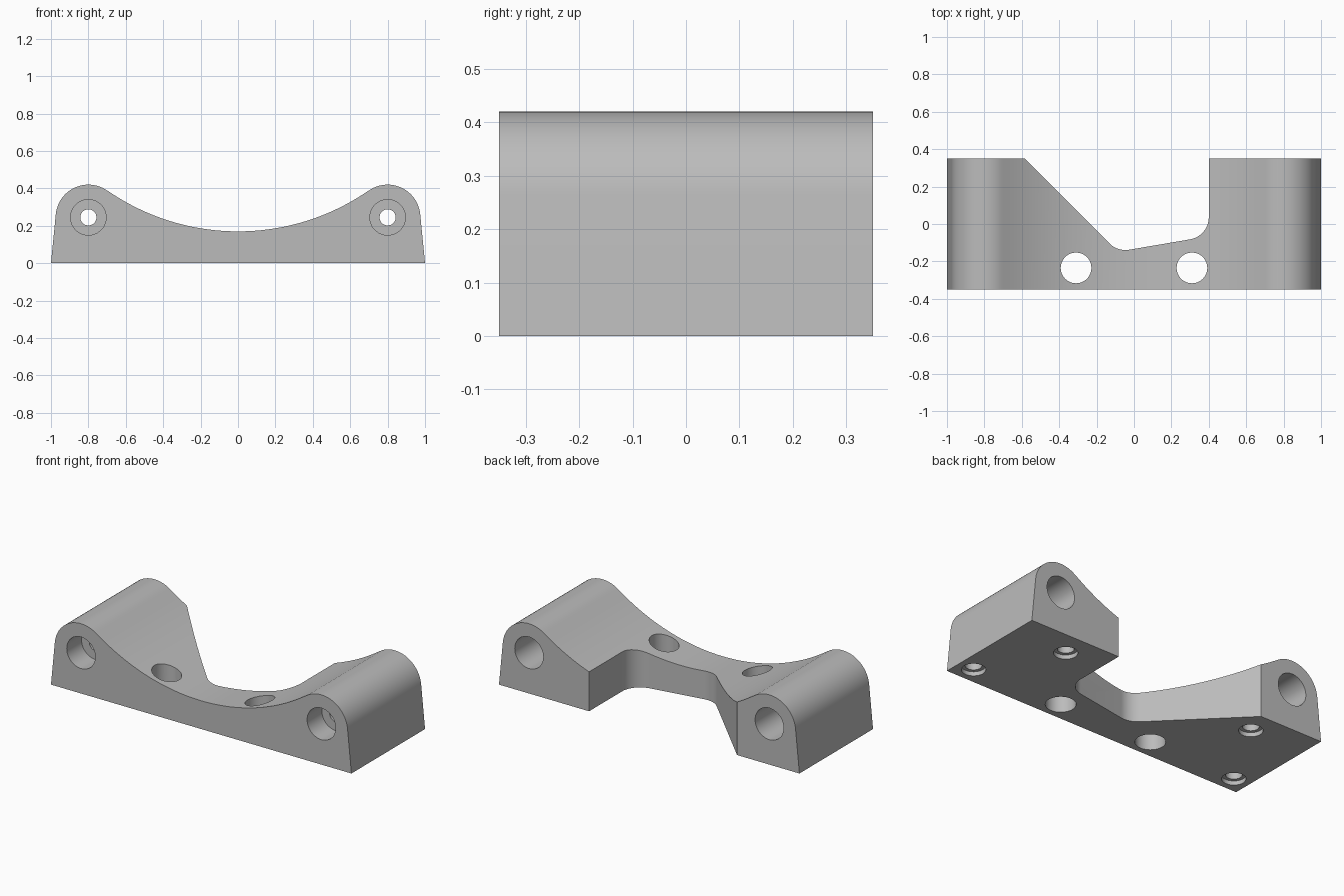
import bpy, bmesh
from math import radians, sin, cos, tan, pi
from mathutils import Vector, Matrix

cube = bpy.data.objects.get("Cube")
if cube:
    bpy.data.objects.remove(cube, do_unlink=True)

grey = bpy.data.materials.new("plain grey")
grey.use_nodes = True
colour = (0.5, 0.5, 0.5, 1)
grey.diffuse_color = colour
grey.node_tree.nodes["Principled BSDF"].inputs["Base Color"].default_value = colour


def arc(cx, cy, r, start, end, steps):
    """Points along an arc, angles in degrees."""
    angles = [radians(start + (end - start) * i / steps) for i in range(steps + 1)]
    return [Vector((cx + r * cos(a), cy + r * sin(a))) for a in angles]


def fillet(before, corner, after, r, steps=12):
    """Points of a rounded corner."""
    u, v = (before - corner).normalized(), (after - corner).normalized()
    half = u.angle(v) / 2
    centre = corner + (u + v).normalized() * (r / sin(half))
    a = corner + u * (r / tan(half)) - centre
    b = corner + v * (r / tan(half)) - centre
    return [centre + a.lerp(b, i / steps).normalized() * r for i in range(steps + 1)]


def prism(name, points, place, depth):
    """Extrude a closed outline; place maps a 2D point to 3D."""
    bm = bmesh.new()
    face = bm.faces.new([bm.verts.new(place(p)) for p in points])
    new = bmesh.ops.extrude_face_region(bm, geom=[face])["geom"]
    bmesh.ops.translate(bm, vec=depth, verts=[g for g in new if isinstance(g, bmesh.types.BMVert)])
    bmesh.ops.recalc_face_normals(bm, faces=bm.faces)
    return finish(name, bm)


def cylinder(name, r, start, end):
    """Cylinder between two points."""
    start, end = Vector(start), Vector(end)
    axis = end - start
    turn = axis.to_track_quat("Z", "Y").to_matrix().to_4x4()
    bm = bmesh.new()
    bmesh.ops.create_cone(bm, cap_ends=True, segments=48, radius1=r, radius2=r, depth=axis.length,
                          matrix=Matrix.Translation((start + end) / 2) @ turn)
    return finish(name, bm)


def finish(name, bm):
    mesh = bpy.data.meshes.new(name)
    bm.to_mesh(mesh)
    bm.free()
    mesh.materials.append(grey)
    obj = bpy.data.objects.new(name, mesh)
    bpy.context.collection.objects.link(obj)
    return obj


# Saddle body: two rounded lugs joined by a tangent valley
lug_x, lug_z, lug_r, valley_r = 0.8, 0.245, 0.175, 1.225
right_lug = arc(-lug_x, lug_z, lug_r, 174.4, 55.2, 24)
valley = arc(0, 0.17 + valley_r, valley_r, 235.2, 304.8, 48)[1:-1]
left_lug = [Vector((-p.x, p.y)) for p in reversed(right_lug)]
outline = [Vector((-1, 0))] + right_lug + valley + left_lug + [Vector((1, 0))]
body = prism("saddle_bracket", outline, lambda p: (p.x, -0.35, p.y), (0, 0.7, 0))

cutters = []

# Rear cutout with one slanted wall and rounded inner corners
slant, inner, outer, rear = (Vector(p) for p in ((-0.835, 0.6), (-0.087, -0.148), (0.4, -0.065), (0.4, 0.6)))
notch = [slant] + fillet(slant, inner, outer, 0.12) + fillet(inner, outer, rear, 0.12) + [rear]
cutters.append(prism("notch_cutter", notch, lambda p: (p.x, p.y, -0.1), (0, 0, 0.8)))

for side in (-1, 1):
    x = side * lug_x
    # Lug pin hole, shallow front counterbore, deep rear counterbore
    for r, y0, y1 in ((0.043, -0.5, 0.5), (0.095, -0.5, -0.21), (0.095, -0.12, 0.5)):
        cutters.append(cylinder("lug_cutter", r, (x, y0, lug_z), (x, y1, lug_z)))
    # Vertical bolt hole
    cutters.append(cylinder("bolt_cutter", 0.082, (side * 0.31, -0.235, -0.1), (side * 0.31, -0.235, 0.6)))
    # Blind stepped holes in the underside
    for hx, hy in ((0.9, -0.25), (0.64, 0.2)):
        for r, top in ((0.065, 0.025), (0.045, 0.14)):
            cutters.append(cylinder("foot_cutter", r, (side * hx, hy, -0.1), (side * hx, hy, top)))

# Cut everything, then discard the cutters
bpy.context.view_layer.objects.active = body
body.select_set(True)
for cutter in cutters:
    cut = body.modifiers.new("cut", "BOOLEAN")
    cut.operation, cut.solver, cut.object = "DIFFERENCE", "EXACT", cutter
    bpy.ops.object.modifier_apply(modifier=cut.name)
    bpy.data.objects.remove(cutter, do_unlink=True)

bpy.ops.object.shade_smooth_by_angle(angle=radians(30))
